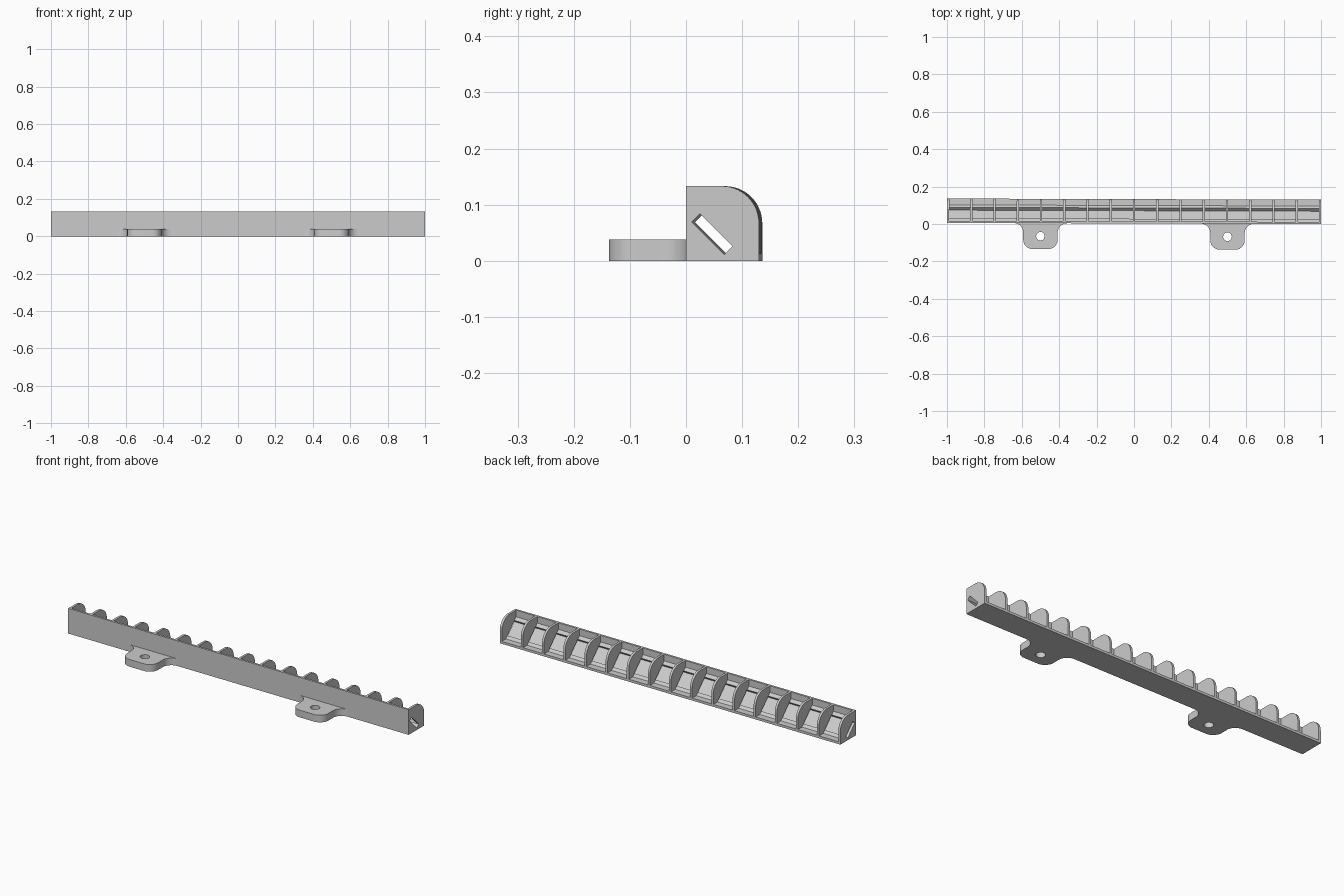
import bpy, bmesh, math
from mathutils import Matrix

cube = bpy.data.objects.get("Cube")
if cube:
    bpy.data.objects.remove(cube, do_unlink=True)

mat = bpy.data.materials.new("light_grey_plastic")
mat.use_nodes = True
GREY = (0.6, 0.6, 0.6, 1)
mat.diffuse_color = GREY
mat.node_tree.nodes["Principled BSDF"].inputs["Base Color"].default_value = GREY

SKEW = Matrix.Rotation(-0.003, 4, "Z")    # the rail sits very slightly turned
FRONT, BACK, HEIGHT = 0.003, 0.133, 0.133
WALL, FLOOR = 0.014, 0.013                # inner faces of the wall and the floor


def arc(cx, cy, r, a0, a1, n=10):
    """Points on an arc, angles in degrees."""
    return [(cx + r * math.cos(math.radians(a0 + (a1 - a0) * i / n)),
             cy + r * math.sin(math.radians(a0 + (a1 - a0) * i / n)))
            for i in range(n + 1)]


def prism(name, loops, place, start, end):
    """Extrude an outline (further loops are holes) from start to end."""
    bm = bmesh.new()
    edges = []
    for loop in loops:
        vs = [bm.verts.new(place(a, b, start)) for a, b in loop]
        edges += [bm.edges.new((vs[i - 1], vs[i])) for i in range(len(vs))]
    bmesh.ops.triangle_fill(bm, use_beauty=True, edges=edges)
    ext = bmesh.ops.extrude_face_region(bm, geom=bm.faces[:], use_keep_orig=True)
    shift = place(0, 0, end - start)
    bmesh.ops.translate(bm, vec=shift,
                        verts=[g for g in ext["geom"] if isinstance(g, bmesh.types.BMVert)])
    bmesh.ops.recalc_face_normals(bm, faces=bm.faces[:])
    bmesh.ops.dissolve_limit(bm, angle_limit=0.001, verts=bm.verts[:], edges=bm.edges[:])
    bm.transform(SKEW)
    mesh = bpy.data.meshes.new(name)
    bm.to_mesh(mesh)
    bm.free()
    mesh.materials.append(mat)
    obj = bpy.data.objects.new(name, mesh)
    bpy.context.collection.objects.link(obj)
    bpy.ops.object.select_all(action="DESELECT")
    obj.select_set(True)
    bpy.context.view_layer.objects.active = obj
    bpy.ops.object.shade_smooth_by_angle(angle=math.radians(30))
    return obj


def along_x(y, z, x):
    return (x, y, z)


def along_z(x, y, z):
    return (x, y, z)


# Long rail: wall, floor and a 45 degree wedge with a recessed strip channel
rail = [(FRONT, 0), (BACK, 0), (BACK, FLOOR), (0.099, FLOOR),
        (0.086, 0.026), (0.071, 0.011), (0.013, 0.069), (0.028, 0.084),
        (WALL, 0.098), (WALL, HEIGHT), (FRONT, HEIGHT)]
prism("rail", [rail], along_x, -1, 1)

# Rounded dividers standing on the rail, bridging over the channel
R = 0.066
fin = [(WALL, 0.098), (0.099, FLOOR), (BACK, FLOOR)]
fin += arc(BACK - R, HEIGHT - R, R, 0, 90, 14) + [(WALL, HEIGHT)]
T = 0.012
for i in range(17):
    x = (1 - T / 2) * (i - 8) / 8
    prism(f"divider_{i + 1}", [fin], along_x, x - T / 2, x + T / 2)

# Mounting tabs with flared roots, rounded corners and a screw hole
W, TIP, C, F = 0.092, -0.1355, 0.05, 0.05
for side, cx in (("right", -0.5), ("left", 0.5)):
    outline = arc(cx - W - F, FRONT - F, F, 90, 0)
    outline += arc(cx - W + C, TIP + C, C, 180, 270)
    outline += arc(cx + W - C, TIP + C, C, 270, 360)
    outline += arc(cx + W + F, FRONT - F, F, 180, 90)
    hole = arc(cx, -0.067, 0.023, 0, 348.75, 31)
    prism(f"{side}_mounting_tab", [outline, hole], along_z, 0, 0.038)
